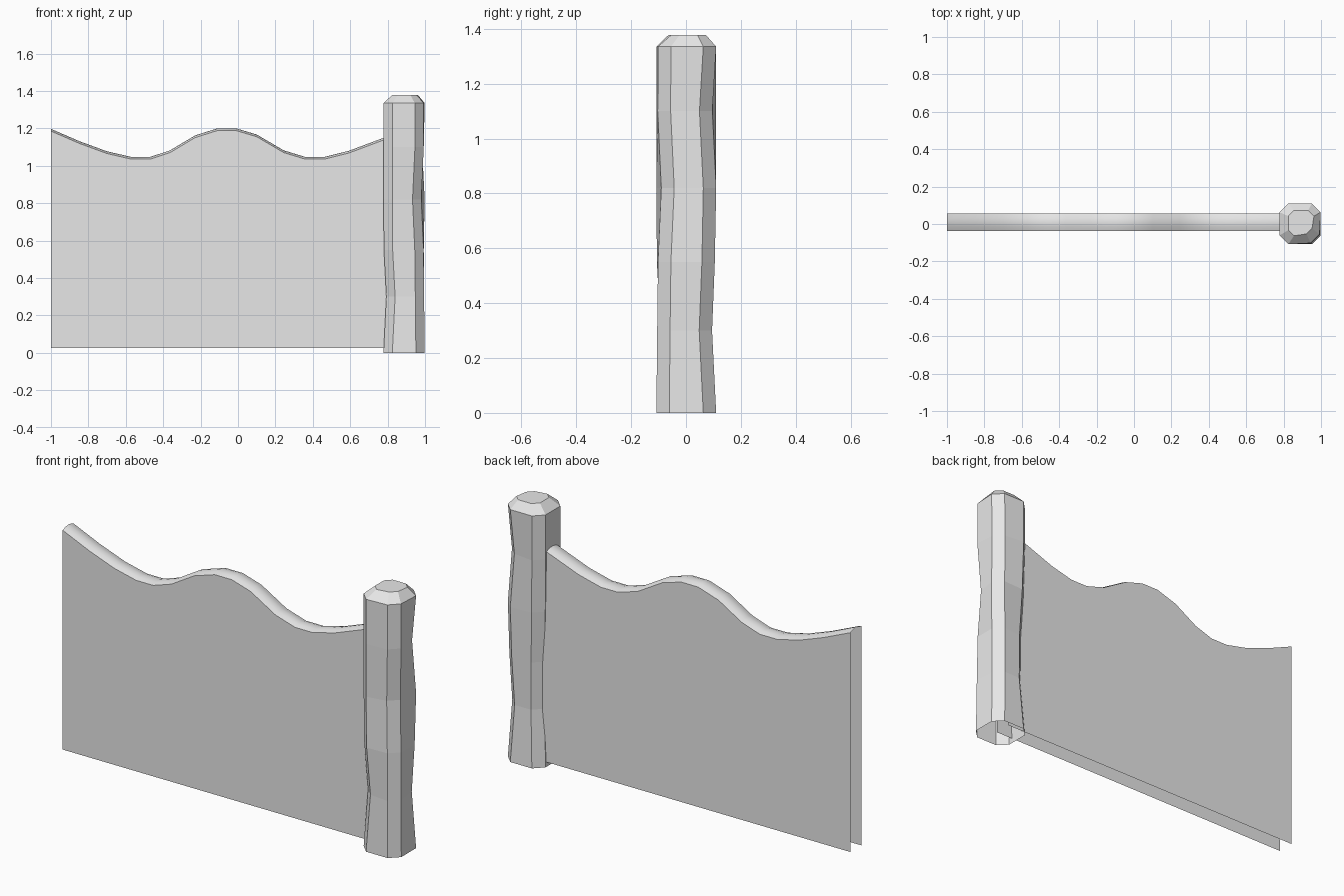
import bpy
import bmesh
import math

cube = bpy.data.objects.get("Cube")
if cube:
    bpy.data.objects.remove(cube, do_unlink=True)

GREY = (0.8, 0.8, 0.8, 1.0)
material = bpy.data.materials.new("plain_grey")
material.use_nodes = True
material.diffuse_color = GREY
material.node_tree.nodes["Principled BSDF"].inputs["Base Color"].default_value = GREY


def finish(bm, name):
    mesh = bpy.data.meshes.new(name)
    bm.to_mesh(mesh)
    bm.free()
    mesh.materials.append(material)
    obj = bpy.data.objects.new(name, mesh)
    bpy.context.collection.objects.link(obj)
    return obj


def bridge(bm, lower, upper, closed):
    """Join two rows of vertices with quads."""
    n = len(lower)
    for i in range(n if closed else n - 1):
        j = (i + 1) % n
        bm.faces.new((lower[i], lower[j], upper[j], upper[i]))


# Fence panel: a folded sheet, open at the bottom and ends, with a wavy rounded top
FRONT, BACK, BASE, BULGE, STEPS = -0.037, 0.055, 0.025, 0.012, 4
wave = [(-1, 1.185), (-0.845, 1.118), (-0.7, 1.065), (-0.57, 1.035), (-0.47, 1.035),
        (-0.364, 1.07), (-0.23, 1.15), (-0.11, 1.188), (-0.01, 1.188), (0.1, 1.155),
        (0.245, 1.07), (0.36, 1.035), (0.46, 1.035), (0.59, 1.067), (0.78, 1.138), (0.88, 1.185)]
bm = bmesh.new()
previous = None
for x, z in wave:
    section = [(FRONT, BASE)]
    for i in range(STEPS + 1):
        t = i / STEPS
        section.append((FRONT + (BACK - FRONT) * t, z + BULGE * math.sin(math.pi * t)))
    section.append((BACK, BASE))
    row = [bm.verts.new((x, y, h)) for y, h in section]
    if previous:
        bridge(bm, row, previous, False)
    previous = row
bmesh.ops.recalc_face_normals(bm, faces=bm.faces)
# The top strip should face up and the walls outward
bm.normal_update()
if max(bm.faces, key=lambda f: abs(f.normal.z)).normal.z < 0:
    bmesh.ops.reverse_faces(bm, faces=bm.faces)
panel = finish(bm, "fence_panel")
bpy.context.view_layer.objects.active = panel
panel.select_set(True)
bpy.ops.object.shade_smooth_by_angle(angle=math.radians(40))
panel.select_set(False)


# Post: eight-sided, with each corner pushed inward at different heights
def ring(bm, x0, x1, y0, y1, cut, z, dents):
    fl, fr, br, bl = dents
    points = [
        (x0 + fl, y0 + cut + fl), (x0 + cut + fl, y0 + fl),
        (x1 - cut - fr, y0 + fr), (x1 - fr, y0 + cut + fr),
        (x1 - br, y1 - cut - br), (x1 - cut - br, y1 - br),
        (x0 + cut + bl, y1 - bl), (x0 + bl, y1 - cut - bl)]
    return [bm.verts.new((x, y, z)) for x, y in points]


levels = [
    (0, (0, 0, 0, 0)),
    (0.3, (0.015, 0.003, 0.015, 0.016)),
    (0.55, (0.002, 0.006, 0.005, 0.015)),
    (0.82, (0, 0.018, 0, 0.005)),
    (1.1, (0, 0.005, 0.014, 0)),
    (1.335, (0, 0.006, 0, 0))]
bm = bmesh.new()
rings = [ring(bm, 0.778, 0.998, -0.108, 0.11, 0.047, z, d) for z, d in levels]
rings.append(ring(bm, 0.825, 0.962, -0.063, 0.072, 0.03, 1.378, (0, 0.01, 0, 0)))
for lower, upper in zip(rings, rings[1:]):
    bridge(bm, lower, upper, True)
bm.faces.new(rings[-1])
finish(bm, "fence_post")
